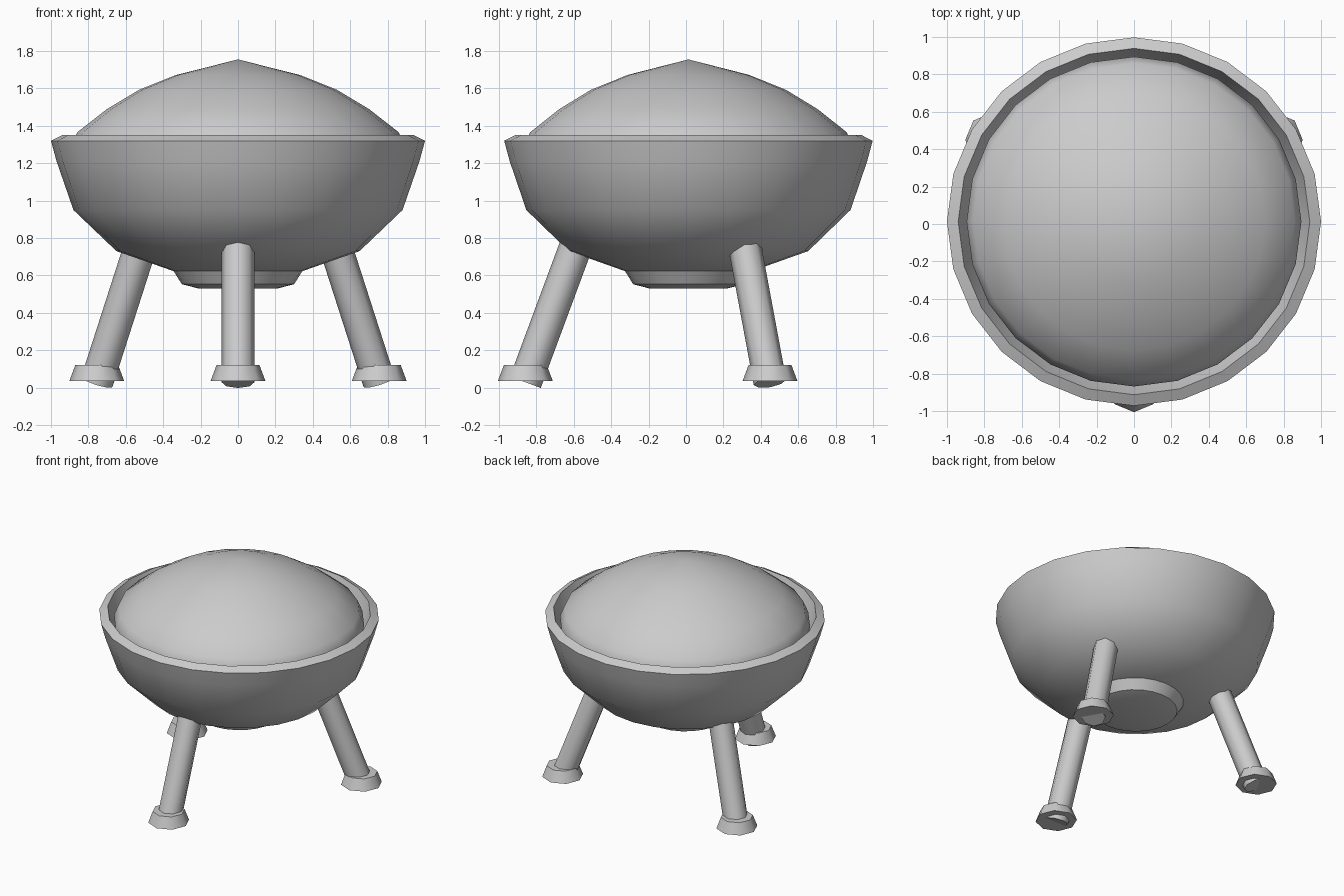
import bpy, bmesh, math
from mathutils import Vector

cube = bpy.data.objects.get("Cube")
if cube:
    bpy.data.objects.remove(cube, do_unlink=True)

CENTRE_Y = 0.013

grey = bpy.data.materials.new("plain grey")
grey.use_nodes = True
colour = (0.6, 0.6, 0.6, 1)
grey.diffuse_color = colour
grey.node_tree.nodes["Principled BSDF"].inputs["Base Color"].default_value = colour


def finish(name, bm, angle):
    """Turn a bmesh into a smooth-shaded grey object."""
    bmesh.ops.remove_doubles(bm, verts=bm.verts, dist=0.0005)
    bmesh.ops.recalc_face_normals(bm, faces=bm.faces)
    mesh = bpy.data.meshes.new(name)
    bm.to_mesh(mesh)
    bm.free()
    mesh.materials.append(grey)
    obj = bpy.data.objects.new(name, mesh)
    bpy.context.collection.objects.link(obj)
    bpy.ops.object.select_all(action='DESELECT')
    obj.select_set(True)
    bpy.context.view_layer.objects.active = obj
    bpy.ops.object.shade_smooth_by_angle(angle=math.radians(angle))
    return obj


def lathe(name, profile, sides=24, angle=38):
    """Spin a (radius, height) profile about the vertical axis."""
    bm = bmesh.new()
    verts = [bm.verts.new((r, 0, z)) for r, z in profile]
    edges = [bm.edges.new(pair) for pair in zip(verts, verts[1:])]
    bmesh.ops.spin(bm, geom=verts + edges, cent=(0, 0, 0), axis=(0, 0, 1),
                   angle=math.tau, steps=sides, use_merge=True)
    obj = finish(name, bm, angle)
    obj.location.y = CENTRE_Y
    return obj


# Bowl: outer wall, sloping lip and inner wall
bowl = lathe("bowl", [(0, 0.62), (0.35, 0.625), (0.65, 0.73), (0.88, 0.95),
                      (0.97, 1.21), (1.0, 1.32), (0.94, 1.35), (0.88, 1.18),
                      (0.78, 0.98), (0.57, 0.8), (0, 0.72)])
# Domed cover resting inside the lip
dome = lathe("dome", [(0, 1.755), (0.33, 1.672), (0.53, 1.592), (0.7, 1.49),
                      (0.86, 1.365), (0.895, 1.28), (0.88, 1.18)])
# Shallow boss under the bowl
boss = lathe("bottom_boss", [(0, 0.53), (0.21, 0.53), (0.3, 0.553), (0.355, 0.64)])
for part in (bowl, dome, boss):
    part.scale.y = 0.985

# Three splayed legs, each with a flared foot
for name, degrees in (("front", -90), ("back_left", 30), ("back_right", 150)):
    out = Vector((math.cos(math.radians(degrees)), math.sin(math.radians(degrees)), 0))
    bottom = out * 0.872 + Vector((0, 0, 0.029))
    top = out * 0.582 + Vector((0, 0, 0.81))
    axis = top - bottom
    bm = bmesh.new()
    bmesh.ops.create_cone(bm, cap_ends=True, segments=8, radius1=0.088,
                          radius2=0.088, depth=axis.length)
    leg = finish(name + "_leg", bm, 50)
    leg.rotation_euler = Vector((0, 0, 1)).rotation_difference(axis).to_euler()
    leg.location = (bottom + top) / 2 + Vector((0, CENTRE_Y, 0))

    foot = lathe(name + "_foot", [(0, 0.035), (0.147, 0.035), (0.115, 0.12), (0, 0.12)],
                 sides=8, angle=50)
    foot.location += out * 0.872
